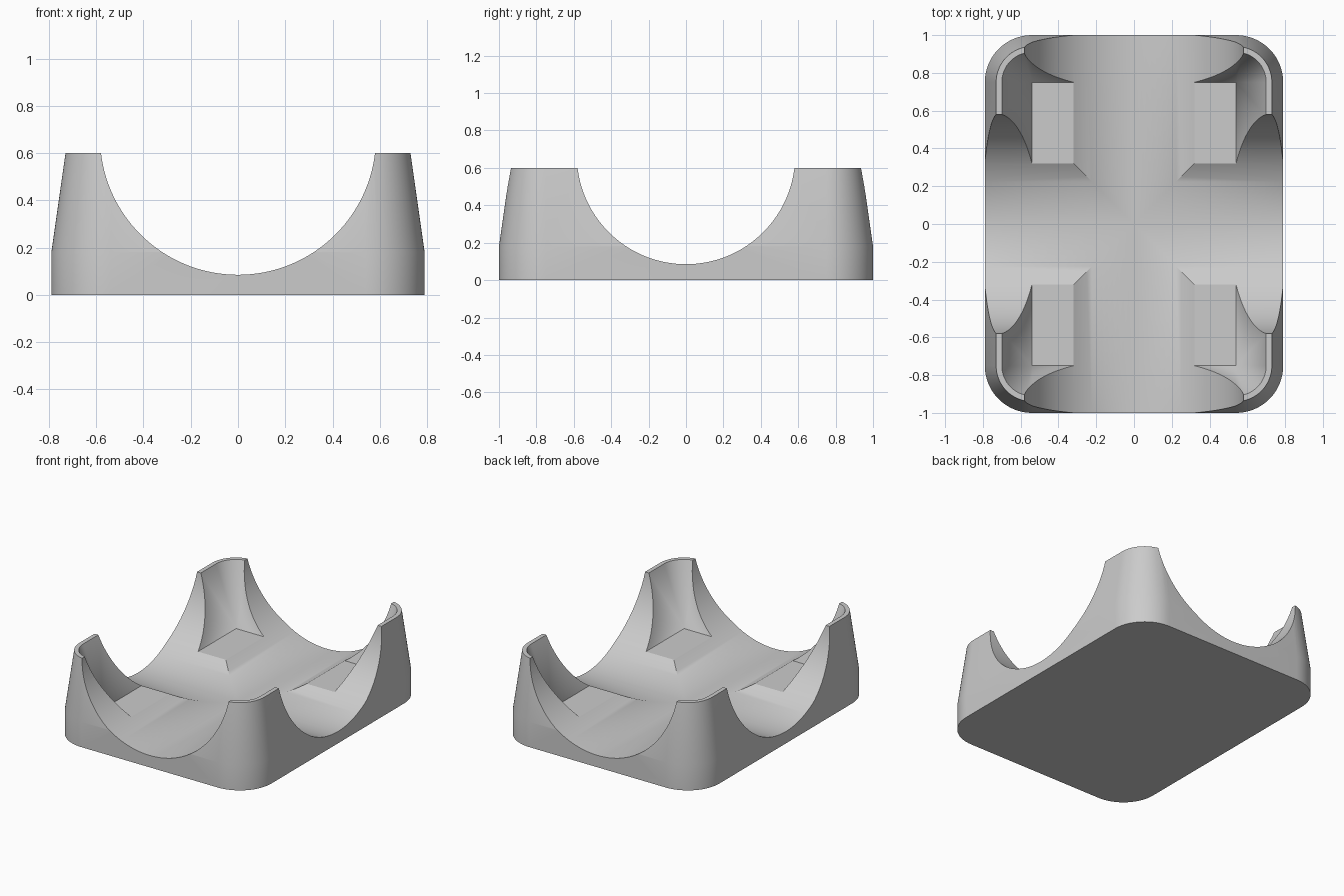
import bpy
import bmesh
from math import cos, sin, pi

CORNER_X, CORNER_Y = 0.54, 0.75      # centres of the rounded corners
FLOOR, TOP = 0.18, 0.6
SCOOP_RADIUS, SCOOP_LOW = 0.584, 0.085
STEPS = 16

if "Cube" in bpy.data.objects:
    bpy.data.objects.remove(bpy.data.objects["Cube"])

grey = bpy.data.materials.new("light grey")
grey.use_nodes = True
grey.diffuse_color = (0.6, 0.6, 0.6, 1)
grey.node_tree.nodes["Principled BSDF"].inputs["Base Color"].default_value = (0.6, 0.6, 0.6, 1)


def add_object(name, bm):
    bmesh.ops.recalc_face_normals(bm, faces=bm.faces)
    mesh = bpy.data.meshes.new(name)
    bm.to_mesh(mesh)
    bm.free()
    mesh.materials.append(grey)
    obj = bpy.data.objects.new(name, mesh)
    bpy.context.collection.objects.link(obj)
    return obj


def rounded_ring(bm, radius, z):
    """Rounded rectangle outline around the four corner centres."""
    ring = []
    for i, (sx, sy) in enumerate([(1, 1), (-1, 1), (-1, -1), (1, -1)]):
        for k in range(STEPS + 1):
            a = (i + k / STEPS) * pi / 2
            ring.append(bm.verts.new((sx * CORNER_X + radius * cos(a),
                                      sy * CORNER_Y + radius * sin(a), z)))
    return ring


def loft(name, sections):
    """Skin a stack of rounded rectangles given as (corner radius, height)."""
    bm = bmesh.new()
    rings = [rounded_ring(bm, r, z) for r, z in sections]
    n = len(rings[0])
    for low, high in zip(rings, rings[1:]):
        for i in range(n):
            j = (i + 1) % n
            bm.faces.new((low[i], low[j], high[j], high[i]))
    bm.faces.new(rings[0])
    bm.faces.new(rings[-1])
    bmesh.ops.remove_doubles(bm, verts=bm.verts, dist=0.0001)
    return add_object(name, bm)


def scoop(name, axis):
    """Horizontal cylinder that carves a round trough along x or y."""
    bpy.ops.mesh.primitive_cylinder_add(
        vertices=128, radius=SCOOP_RADIUS, depth=3,
        location=(0, 0, SCOOP_LOW + SCOOP_RADIUS),
        rotation=(pi / 2, 0, 0) if axis == "y" else (0, pi / 2, 0))
    obj = bpy.context.object
    obj.name = name
    obj.data.materials.append(grey)
    return obj


# Tray body: upright foot, then walls leaning inward
tray = loft("tray", [(0.25, 0), (0.25, FLOOR), (0.19, TOP)])

# Cavity spreads from a square-cornered floor to a rounded mouth
rise = 0.16 / (TOP - FLOOR)
cavity = loft("cavity_cutter", [(0, FLOOR), (0.16 + rise * 0.1, TOP + 0.1)])

cutters = [cavity, scoop("side_scoop_cutter", "x"), scoop("end_scoop_cutter", "y")]

# Carve the tray, then drop the cutters
bpy.ops.object.select_all(action="DESELECT")
tray.select_set(True)
bpy.context.view_layer.objects.active = tray
for cutter in cutters:
    mod = tray.modifiers.new(cutter.name, "BOOLEAN")
    mod.operation = "DIFFERENCE"
    mod.solver = "EXACT"
    mod.object = cutter
    bpy.ops.object.modifier_apply(modifier=mod.name)
    bpy.data.objects.remove(cutter)

bpy.ops.object.shade_smooth_by_angle(angle=pi / 6)
